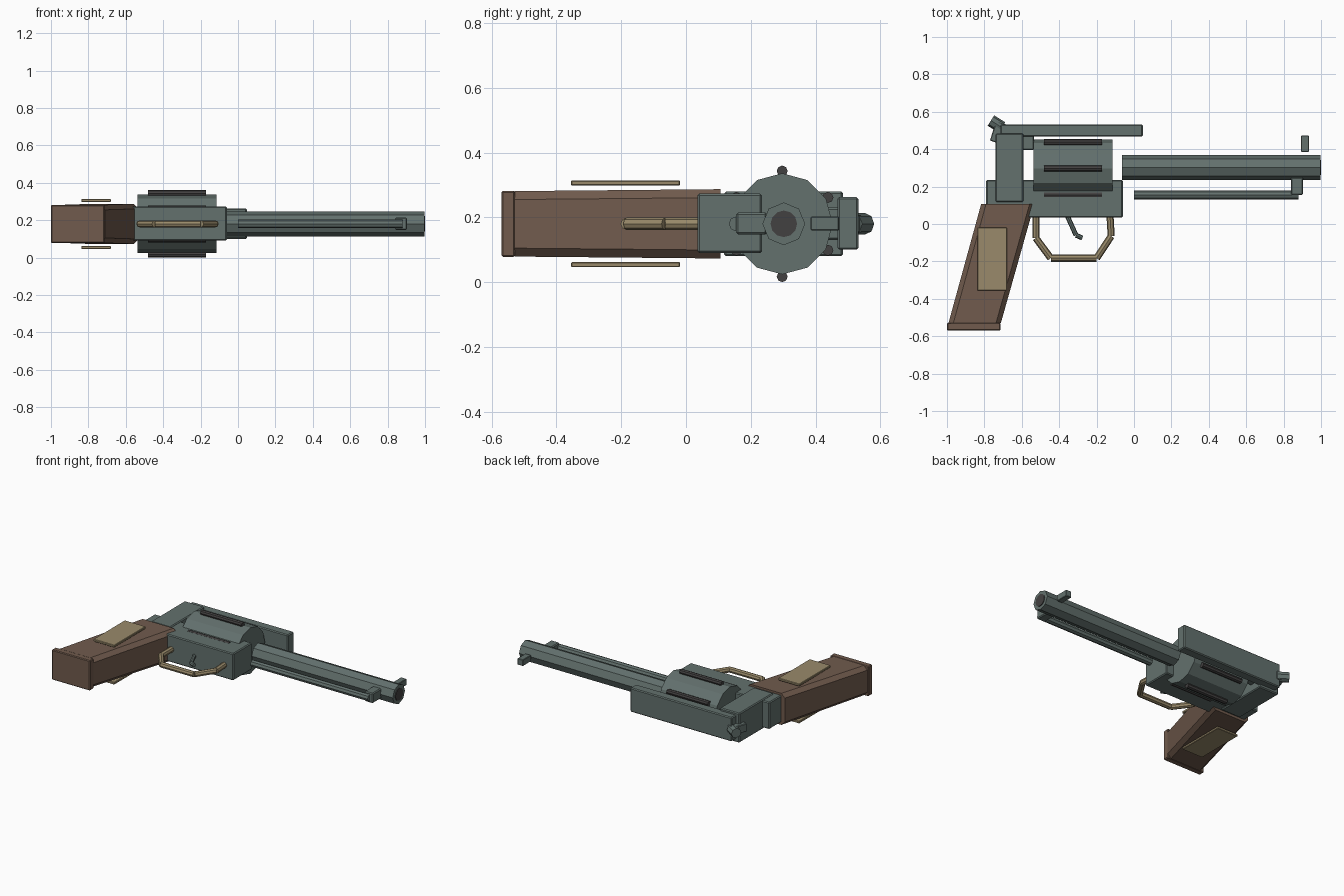
import bpy, bmesh, math
from mathutils import Vector, Matrix

if "Cube" in bpy.data.objects:
    bpy.data.objects.remove(bpy.data.objects["Cube"])

ZC = 0.18  # mid-plane of the model, which lies on its side


def material(name, rgb):
    m = bpy.data.materials.new(name)
    m.diffuse_color = (*rgb, 1)
    m.use_nodes = True
    m.node_tree.nodes["Principled BSDF"].inputs["Base Color"].default_value = m.diffuse_color
    return m


STEEL = material("blue_grey_steel", (0.125, 0.165, 0.155))
WOOD = material("brown_wood", (0.165, 0.105, 0.075))
BRASS = material("dull_brass", (0.32, 0.255, 0.145))
DARK = material("dark_metal", (0.055, 0.052, 0.052))


def finish(name, bm, mat):
    bmesh.ops.recalc_face_normals(bm, faces=bm.faces)
    me = bpy.data.meshes.new(name)
    bm.to_mesh(me)
    bm.free()
    me.materials.append(mat)
    ob = bpy.data.objects.new(name, me)
    bpy.context.collection.objects.link(ob)
    return ob


def box(name, x, y, z, mat, tilt=0, bevel=0.006):
    """Box from (min, max) ranges, tilted in degrees about z."""
    bm = bmesh.new()
    size = Matrix.Diagonal((x[1] - x[0], y[1] - y[0], z[1] - z[0], 1))
    mid = Vector((sum(x) / 2, sum(y) / 2, sum(z) / 2))
    bmesh.ops.create_cube(bm, size=1, matrix=Matrix.Translation(mid)
                          @ Matrix.Rotation(math.radians(tilt), 4, 'Z') @ size)
    ob = finish(name, bm, mat)
    if bevel:
        mod = ob.modifiers.new("bevel", 'BEVEL')
        mod.width = bevel
        mod.segments = 1
    return ob


def rod(name, a, b, r, sides, mat):
    """Prism between two points, with one edge facing up."""
    a, b = Vector(a), Vector(b)
    axis = (b - a).normalized()
    up = Vector((0, 0, 1))
    side = axis.cross(up)
    bm = bmesh.new()
    rings = []
    for p in (a, b):
        rings.append([bm.verts.new(p + r * (math.cos(t) * up + math.sin(t) * side))
                      for t in (2 * math.pi * i / sides for i in range(sides))])
    for i in range(sides):
        j = (i + 1) % sides
        bm.faces.new((rings[0][i], rings[0][j], rings[1][j], rings[1][i]))
    for ring in rings:
        bm.faces.new(ring)
    return finish(name, bm, mat)


def chain(name, pts, r, sides, mat):
    for i, (p, q) in enumerate(zip(pts, pts[1:])):
        rod(f"{name}_{i + 1}", (*p, ZC), (*q, ZC), r, sides, mat)


# Frame
box("lower_frame", (-0.79, -0.06), (0.035, 0.235), (0.09, 0.273), STEEL)
box("rear_frame", (-0.74, -0.592), (0.118, 0.485), (0.08, 0.28), STEEL)
box("top_strap", (-0.715, 0.047), (0.468, 0.532), (0.10, 0.263), STEEL)
box("recoil_block", (-0.60, -0.535), (0.395, 0.475), (0.13, 0.23), STEEL)

# Barrel, bore and sight
rod("barrel", (-0.063, 0.302, ZC), (0.996, 0.302, ZC), 0.066, 8, STEEL)
rod("bore", (0.95, 0.302, ZC), (1.0, 0.302, ZC), 0.041, 12, DARK)
rod("ejector_rod", (0.0, 0.155, ZC), (0.88, 0.155, ZC), 0.023, 8, STEEL)
box("ejector_lug", (0.84, 0.903), (0.155, 0.25), (0.147, 0.215), STEEL)
box("front_sight", (0.893, 0.935), (0.385, 0.473), (0.16, 0.203), STEEL, bevel=0.003)

# Cylinder with six dark flutes
CY = 0.297
rod("cylinder", (-0.538, CY, ZC), (-0.115, CY, ZC), 0.156, 12, STEEL)
for i in range(6):
    t = math.pi / 2 + i * math.pi / 3
    y, z = CY + 0.163 * math.cos(t), ZC + 0.163 * math.sin(t)
    rod(f"flute_{i + 1}", (-0.48, y, z), (-0.17, y, z), 0.017, 8, DARK)

# Hammer
box("hammer", (-0.755, -0.70), (0.435, 0.545), (0.152, 0.208), STEEL, tilt=-18, bevel=0.004)
rod("hammer_spur", (-0.765, 0.553, ZC), (-0.706, 0.516, ZC), 0.033, 8, STEEL)

# Trigger and guard
chain("trigger_guard", [(-0.525, 0.04), (-0.525, -0.075), (-0.445, -0.183),
                        (-0.2, -0.183), (-0.122, -0.065), (-0.128, 0.04)], 0.019, 8, BRASS)
chain("trigger", [(-0.355, 0.04), (-0.31, -0.06), (-0.276, -0.075)], 0.013, 8, STEEL)


# Slanted grip with chamfered long edges and a square butt
def grip_section(y, c, h):
    x0 = -0.998 + 0.178 * max(0, y + 0.53) / 0.635
    x1 = x0 + 0.285
    if c == 0:
        return [(x0, y, ZC - h), (x1, y, ZC - h), (x1, y, ZC + h), (x0, y, ZC + h)]
    out = []
    for sx, sz, flip in ((0, -1, 0), (1, -1, 1), (1, 1, 0), (0, 1, 1)):
        ex, inner = (x1, x1 - c) if sx else (x0, x0 + c)
        pair = [(ex, y, ZC + sz * (h - 0.025)), (inner, y, ZC + sz * h)]
        out += pair[::-1] if flip == 1 and sx == 0 else pair
        if (sx, sz) == (1, -1):
            out[-2:] = pair[::-1]
    return out


def loft(name, lower, upper, mat):
    bm = bmesh.new()
    rings = [[bm.verts.new(p) for p in s] for s in (lower, upper)]
    n = len(lower)
    for i in range(n):
        j = (i + 1) % n
        bm.faces.new((rings[0][i], rings[0][j], rings[1][j], rings[1][i]))
    for ring in rings:
        bm.faces.new(ring)
    return finish(name, bm, mat)


def octagon(y, x0, x1, h, c=0.026):
    """Rectangle with cut corners, listed around the outline."""
    z0, z1 = ZC - h, ZC + h
    return [(x0 + c, y, z0), (x1 - c, y, z0), (x1, y, z0 + c), (x1, y, z1 - c),
            (x1 - c, y, z1), (x0 + c, y, z1), (x0, y, z1 - c), (x0, y, z0 + c)]


loft("grip", octagon(-0.53, -0.992, -0.712, 0.101), octagon(0.107, -0.817, -0.532, 0.107), WOOD)
box("grip_butt", (-1.0, -0.713), (-0.57, -0.528), (ZC - 0.102, ZC + 0.102), WOOD, bevel=0.005)

# Grip panels on both sides
for side, s in (("upper", 1), ("lower", -1)):
    z = sorted((ZC + s * 0.118, ZC + s * 0.134))
    box(f"{side}_grip_panel", (-0.838, -0.68), (-0.355, -0.018), z, BRASS, bevel=0.003)

# Drop the unused helper
del grip_section
